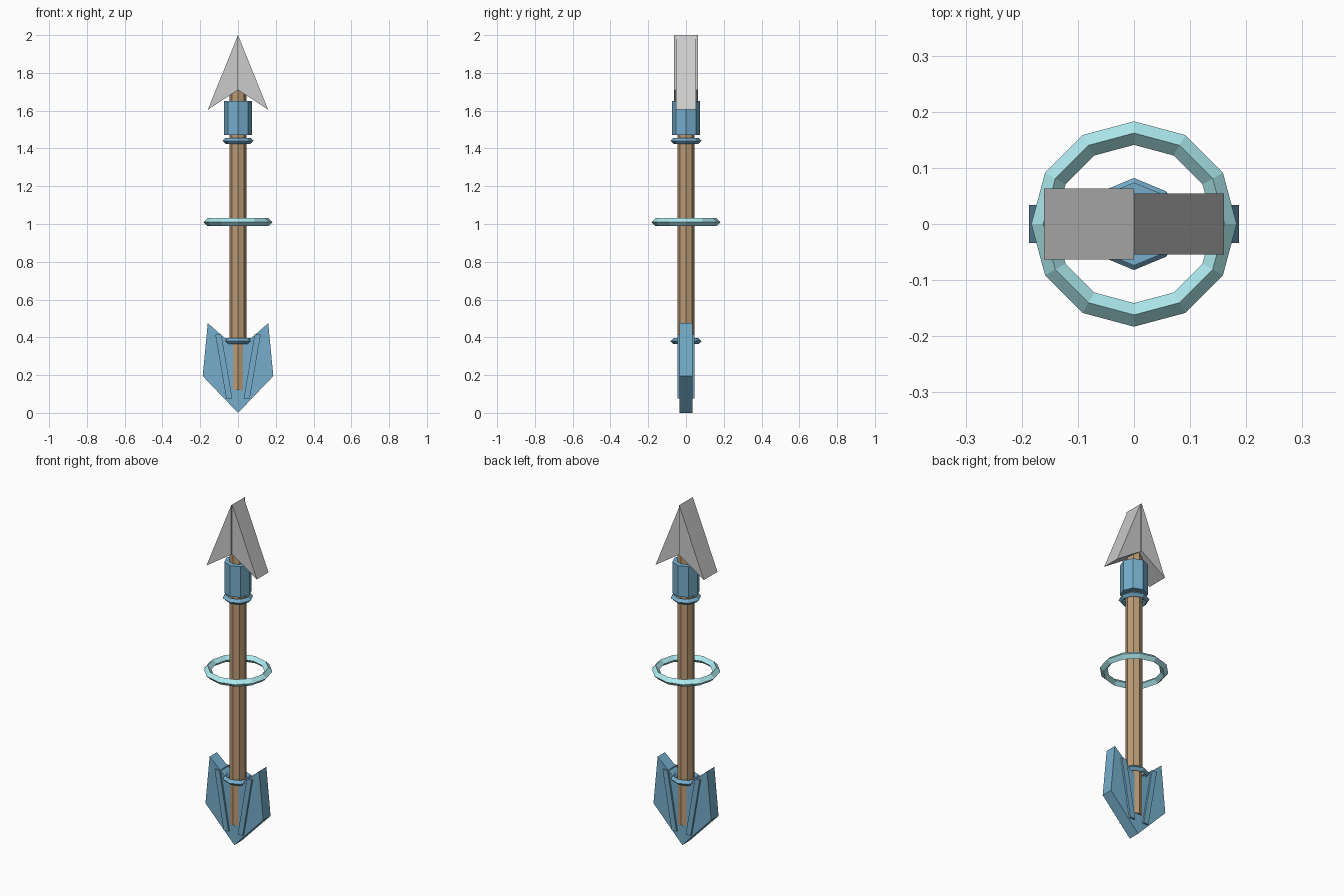
import bpy
import bmesh
from math import cos, sin, tau

if "Cube" in bpy.data.objects:
    bpy.data.objects.remove(bpy.data.objects["Cube"])


def material(name, rgb):
    m = bpy.data.materials.new(name)
    m.diffuse_color = (*rgb, 1)
    m.use_nodes = True
    m.node_tree.nodes["Principled BSDF"].inputs["Base Color"].default_value = m.diffuse_color
    return m


WOOD = material("wood", (0.50, 0.33, 0.18))
BLUE = material("blue", (0.18, 0.42, 0.60))
AQUA = material("aqua", (0.42, 0.82, 0.86))


def finish(name, bm, mat=None):
    bmesh.ops.recalc_face_normals(bm, faces=bm.faces)
    me = bpy.data.meshes.new(name)
    bm.to_mesh(me)
    bm.free()
    ob = bpy.data.objects.new(name, me)
    bpy.context.collection.objects.link(ob)
    if mat:
        me.materials.append(mat)
    return ob


def plate(name, outline, half, mat=None):
    """Extrude an x-z outline through y from -half to +half."""
    bm = bmesh.new()
    front = [bm.verts.new((x, -half, z)) for x, z in outline]
    back = [bm.verts.new((x, half, z)) for x, z in outline]
    bm.faces.new(front)
    bm.faces.new(back[::-1])
    n = len(outline)
    for i in range(n):
        j = (i + 1) % n
        bm.faces.new((front[i], back[i], back[j], front[j]))
    return finish(name, bm, mat)


def prism(name, radius, z0, z1, mat):
    """Eight-sided upright rod with corners on the axes."""
    bm = bmesh.new()
    bmesh.ops.create_cone(bm, cap_ends=True, segments=8, radius1=radius,
                          radius2=radius, depth=z1 - z0)
    bmesh.ops.translate(bm, verts=bm.verts, vec=(0, 0, (z0 + z1) / 2))
    return finish(name, bm, mat)


def ring(name, major, minor, z, sides, mat):
    """Ring with a diamond cross-section."""
    bm = bmesh.new()
    section = [(major + minor * cos(tau * k / 4), z + minor * sin(tau * k / 4)) for k in range(4)]
    loops = [[bm.verts.new((r * cos(tau * i / sides), r * sin(tau * i / sides), h))
              for r, h in section] for i in range(sides)]
    for i in range(sides):
        a, b = loops[i], loops[(i + 1) % sides]
        for k in range(4):
            m = (k + 1) % 4
            bm.faces.new((a[k], b[k], b[m], a[m]))
    return finish(name, bm, mat)


# Shaft, collar and rings
prism("shaft", 0.045, 0.12, 1.74, WOOD)
prism("collar", 0.074, 1.47, 1.65, BLUE)
ring("upper_binding", 0.066, 0.016, 1.44, 8, BLUE)
ring("lower_binding", 0.066, 0.016, 0.38, 8, BLUE)
ring("floating_ring", 0.162, 0.021, 1.01, 12, AQUA)

# Swept arrowhead: two halves, the left one slightly thicker
for side, half, label in ((-1, 0.063, "left"), (1, 0.054, "right")):
    plate(f"arrowhead_{label}", [(0, 2.0), (side * 0.16, 1.605), (0, 1.71)], half)

# Notched tail fin
plate("tail_fin", [(0, 0), (0.187, 0.195), (0.16, 0.475), (0, 0.335),
                   (-0.16, 0.475), (-0.187, 0.195)], 0.034, BLUE)

# Raised slanted ribs through the fin
for side, label in ((-1, "left"), (1, "right")):
    plate(f"fin_rib_{label}", [(side * x, z) for x, z in
          ((0.03, 0.075), (0.062, 0.075), (0.12, 0.415), (0.088, 0.415))], 0.045, BLUE)
